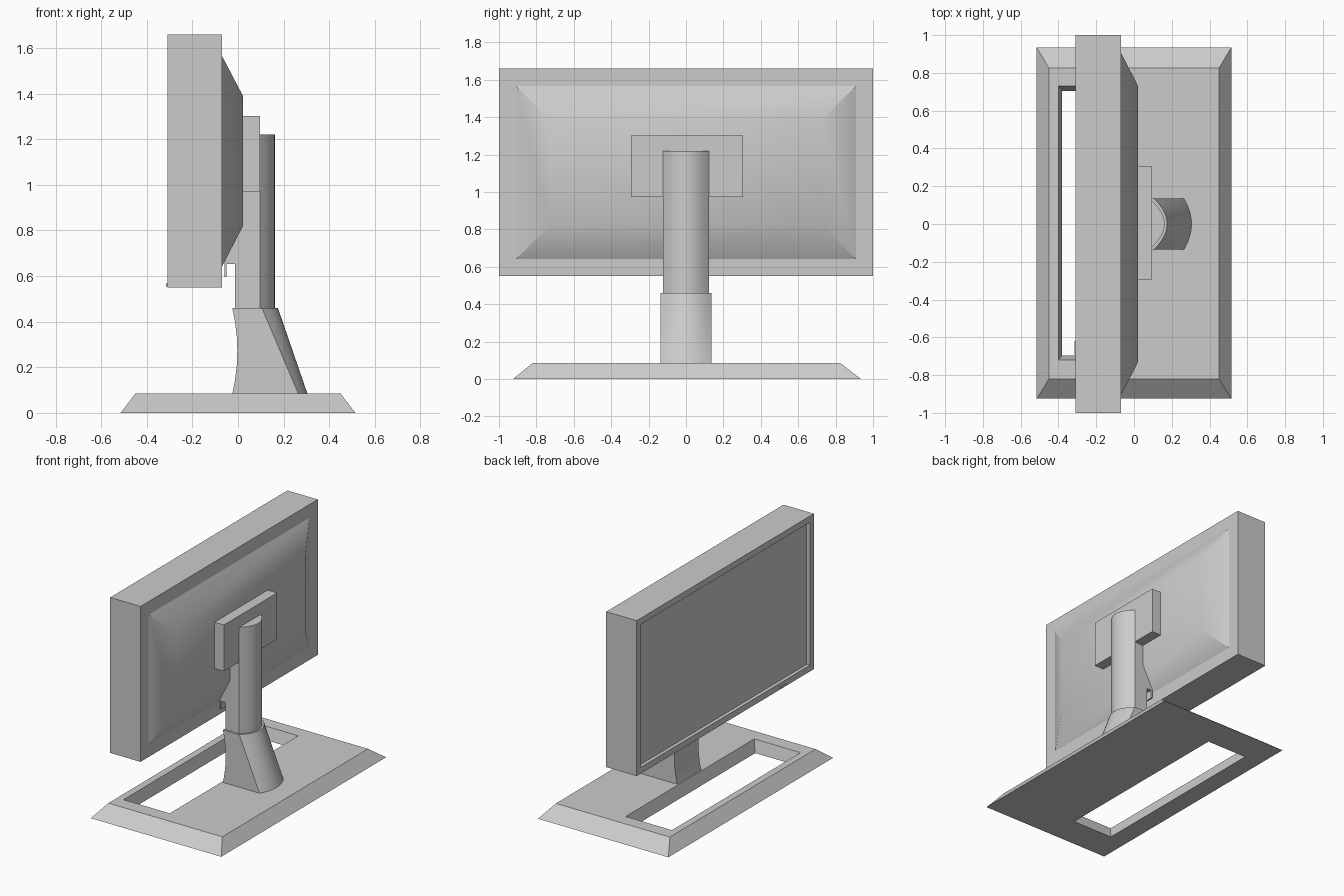
import bpy, bmesh, math

if "Cube" in bpy.data.objects:
    bpy.data.objects.remove(bpy.data.objects["Cube"])

grey = bpy.data.materials.new("light grey plastic")
grey.diffuse_color = (0.6, 0.6, 0.6, 1)
grey.use_nodes = True
grey.node_tree.nodes["Principled BSDF"].inputs["Base Color"].default_value = grey.diffuse_color


def finish(name, bm, smooth=None):
    bmesh.ops.recalc_face_normals(bm, faces=bm.faces[:])
    me = bpy.data.meshes.new(name)
    bm.to_mesh(me)
    bm.free()
    me.materials.append(grey)
    ob = bpy.data.objects.new(name, me)
    bpy.context.collection.objects.link(ob)
    if smooth:
        bpy.ops.object.select_all(action='DESELECT')
        ob.select_set(True)
        bpy.context.view_layer.objects.active = ob
        bpy.ops.object.shade_smooth_by_angle(angle=math.radians(smooth))
    return ob


def loft(name, rings, loop=False, smooth=None):
    """Skin rings of equal length; cap both ends, or join last to first."""
    bm = bmesh.new()
    vs = [[bm.verts.new(p) for p in r] for r in rings]
    pairs = list(zip(vs, vs[1:])) + ([(vs[-1], vs[0])] if loop else [])
    for a, b in pairs:
        for i in range(len(a)):
            j = (i + 1) % len(a)
            bm.faces.new((a[i], a[j], b[j], b[i]))
    if not loop:
        bm.faces.new(vs[0])
        bm.faces.new(vs[-1])
    return finish(name, bm, smooth)


def rect_z(x0, x1, y0, y1, z):
    return [(x0, y0, z), (x1, y0, z), (x1, y1, z), (x0, y1, z)]


def rect_x(x, y0, y1, z0, z1):
    return [(x, y0, z0), (x, y1, z0), (x, y1, z1), (x, y0, z1)]


def d_ring(front, rear, bulge, w, z, n=12):
    """Flat-fronted cross-section with a rounded rear."""
    pts = [(front, w, z), (front, -w, z)]
    for i in range(n + 1):
        s = -1 + 2 * i / n
        pts.append((rear + bulge * (1 - s * s), w * s, z))
    return pts


# Base plate with sloped rim and long opening
loft("base", [rect_z(-0.515, 0.515, -0.925, 0.935, 0),
              rect_z(-0.45, 0.45, -0.82, 0.825, 0.085),
              rect_z(-0.40, -0.035, -0.72, 0.73, 0.085),
              rect_z(-0.38, -0.06, -0.695, 0.705, 0)], loop=True)

# Screen housing with a recessed display, and its rear bulge
b = 0.045
loft("screen_housing", [rect_x(-0.07, -1, 1, 0.55, 1.66),
                        rect_x(-0.31, -1, 1, 0.55, 1.66),
                        rect_x(-0.31, -1 + b, 1 - b, 0.55 + b, 1.66 - b),
                        rect_x(-0.285, -1 + b, 1 - b, 0.55 + b, 1.66 - b)])
loft("rear_bulge", [rect_x(-0.071, -0.91, 0.91, 0.64, 1.567),
                    rect_x(0.022, -0.73, 0.73, 0.82, 1.39)], smooth=30)
loft("power_button", [rect_x(-0.315, -0.69, -0.62, 0.555, 0.568),
                      rect_x(-0.309, -0.69, -0.62, 0.555, 0.568)])

# Mounting block between screen and stand
loft("mount_block", [rect_x(0.015, -0.295, 0.305, 0.972, 1.303),
                     rect_x(0.096, -0.295, 0.305, 0.972, 1.303)])

# Rounded column
loft("column", [d_ring(0.06, 0.096, 0.066, 0.123, z) for z in (0.44, 1.22)],
     smooth=30)

# Column body with the cable hook on its screen side
profile = [(0.096, 0.98), (0.015, 0.98), (0.0, 0.78), (-0.06, 0.66),
           (-0.06, 0.595), (-0.05, 0.595), (-0.05, 0.652),
           (-0.013, 0.652), (-0.013, 0.44), (0.096, 0.44)]
loft("column_body", [[(x, y, z) for x, z in profile] for y in (-0.12, 0.12)])

# Flared sleeve at the foot of the column
rings = []
for i in range(7):
    t = i / 6
    waist = 0.022 * (1 - (2 * t - 1) ** 2)
    rings.append(d_ring(-0.025 + waist, 0.265 - 0.16 * t, 0.04 + 0.03 * t,
                        0.135, 0.083 + 0.377 * t))
loft("sleeve", rings, smooth=30)
